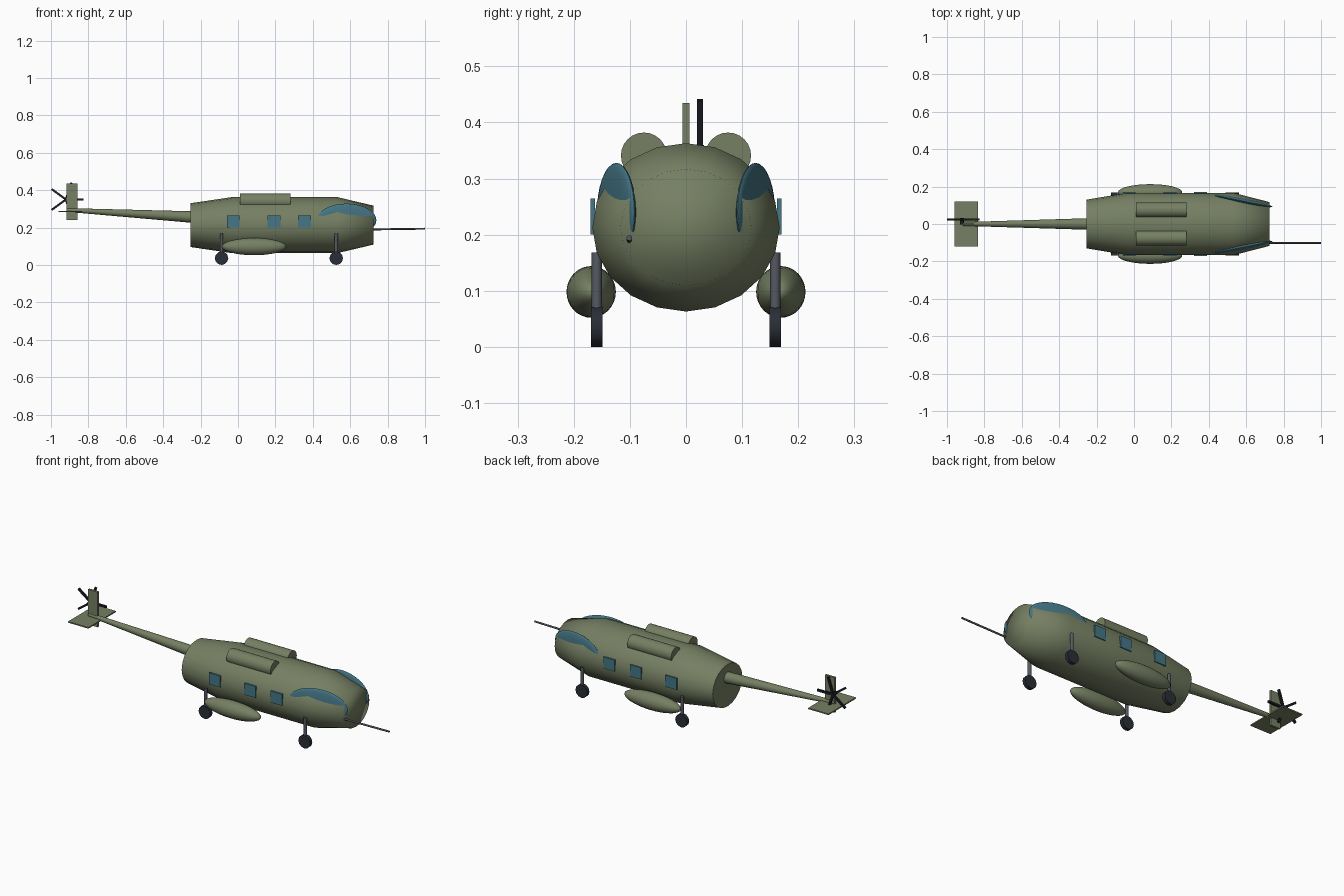
import bpy, bmesh, math
from mathutils import Matrix, Vector

if "Cube" in bpy.data.objects:
    bpy.data.objects.remove(bpy.data.objects["Cube"])


def material(name, rgb):
    m = bpy.data.materials.new(name)
    m.diffuse_color = (*rgb, 1)
    m.use_nodes = True
    m.node_tree.nodes["Principled BSDF"].inputs["Base Color"].default_value = m.diffuse_color
    return m


GREEN = material("olive_green", (0.18, 0.215, 0.125))
GLASS = material("teal_glass", (0.06, 0.185, 0.24))
RUBBER = material("dark_rubber", (0.022, 0.028, 0.038))
STEEL = material("grey_steel", (0.09, 0.10, 0.12))
BLACK = material("rotor_black", (0.012, 0.013, 0.018))


def finish(name, bm, mat, smooth=None):
    """Turn a bmesh into an object; smooth is the sharp-edge angle in degrees."""
    bmesh.ops.recalc_face_normals(bm, faces=bm.faces)
    me = bpy.data.meshes.new(name)
    bm.to_mesh(me)
    bm.free()
    me.materials.append(mat)
    ob = bpy.data.objects.new(name, me)
    bpy.context.collection.objects.link(ob)
    if smooth:
        bpy.ops.object.select_all(action='DESELECT')
        ob.select_set(True)
        bpy.context.view_layer.objects.active = ob
        bpy.ops.object.shade_smooth_by_angle(angle=math.radians(smooth))
    return ob


def box(name, lo, hi, mat):
    lo, hi = Vector(lo), Vector(hi)
    bm = bmesh.new()
    bmesh.ops.create_cube(bm, size=1, matrix=Matrix.Translation((lo + hi) / 2)
                          @ Matrix.Diagonal((*(hi - lo), 1)))
    return finish(name, bm, mat)


def rod(name, a, b, r1, r2, mat, sides=16):
    """Round bar or cone from point a to point b."""
    a, b = Vector(a), Vector(b)
    bm = bmesh.new()
    rot = (b - a).to_track_quat('Z', 'Y').to_matrix().to_4x4()
    bmesh.ops.create_cone(bm, cap_ends=True, segments=sides, radius1=r1, radius2=r2,
                          depth=(b - a).length, matrix=Matrix.Translation((a + b) / 2) @ rot)
    return finish(name, bm, mat, 40)


def ellipsoid(name, c, r, mat, yaw=0.0, u=32, v=16):
    bm = bmesh.new()
    bmesh.ops.create_uvsphere(bm, u_segments=u, v_segments=v, radius=1,
                              matrix=Matrix.Translation(c) @ Matrix.Rotation(yaw, 4, 'Z')
                              @ Matrix.Diagonal((*r, 1)) @ Matrix.Rotation(math.pi / 2, 4, 'X'))
    return finish(name, bm, mat, 60)


# Fuselage: elliptical barrel lofted through four stations (x, half width, half height)
N = 20
bm = bmesh.new()
rings = []
for x, ry, rz in ((-0.255, 0.13, 0.117), (-0.03, 0.167, 0.15),
                  (0.53, 0.167, 0.15), (0.725, 0.117, 0.104)):
    rings.append([bm.verts.new((x, ry * math.sin(k * math.tau / N),
                                0.213 + rz * math.cos(k * math.tau / N))) for k in range(N)])
for r0, r1 in zip(rings, rings[1:]):
    for k in range(N):
        bm.faces.new((r0[k], r0[(k + 1) % N], r1[(k + 1) % N], r1[k]))
bm.faces.new(rings[0])
bm.faces.new(rings[-1])
finish("fuselage", bm, GREEN, 80)

# Tail boom, tailplane and fin
rod("tail_boom", (-0.24, 0, 0.256), (-0.915, 0, 0.294), 0.031, 0.010, GREEN)
box("tailplane", (-0.96, -0.12, 0.282), (-0.835, 0.12, 0.289), GREEN)
box("tail_fin", (-0.917, -0.006, 0.24), (-0.858, 0.006, 0.435), GREEN)

# Five-bladed tail rotor on a short hub
HUB = Vector((-0.92, 0.025, 0.35))
rod("rotor_hub", (HUB.x, -0.002, HUB.z), (HUB.x, 0.032, HUB.z), 0.010, 0.010, BLACK)
for i in range(5):
    bm = bmesh.new()
    bmesh.ops.create_cube(bm, size=1, matrix=Matrix.Translation(HUB)
                          @ Matrix.Rotation(i * math.tau / 5, 4, 'Y')
                          @ Matrix.Translation((0.0475, 0, 0))
                          @ Matrix.Diagonal((0.095, 0.011, 0.011, 1)))
    finish(f"rotor_blade_{i + 1}", bm, BLACK)

for side, s in (("right", -1), ("left", 1)):
    # Engine housings on the roof
    rod(f"engine_{side}", (0.01, s * 0.075, 0.341), (0.28, s * 0.075, 0.341),
        0.041, 0.041, GREEN, 24)
    # Fuel pods low on the flanks
    ellipsoid(f"fuel_pod_{side}", (0.086, s * 0.169, 0.098), (0.172, 0.044, 0.046), GREEN)
    # Curved cockpit glass, thin lenses angled along the nose taper
    ellipsoid(f"cockpit_glass_{side}", (0.58, s * 0.124, 0.24), (0.163, 0.014, 0.088),
              GLASS, yaw=-s * math.radians(11.3))
    # Cabin windows
    for i, x in enumerate((-0.06, 0.157, 0.32)):
        box(f"window_{side}_{i + 1}", (x, min(s * 0.162, s * 0.170), 0.2),
            (x + 0.069, max(s * 0.162, s * 0.170), 0.264), GLASS)
    # Landing gear
    for end, x in (("rear", -0.088), ("front", 0.525)):
        rod(f"strut_{end}_{side}", (x, s * 0.159, 0.036), (x, s * 0.159, 0.168),
            0.009, 0.009, STEEL, 12)
        rod(f"wheel_{end}_{side}", (x, s * 0.149, 0.036), (x, s * 0.169, 0.036),
            0.036, 0.036, RUBBER, 12)

# Nose probe
rod("nose_probe", (0.66, -0.101, 0.189), (1.0, -0.101, 0.194), 0.005, 0.005, STEEL, 12)
